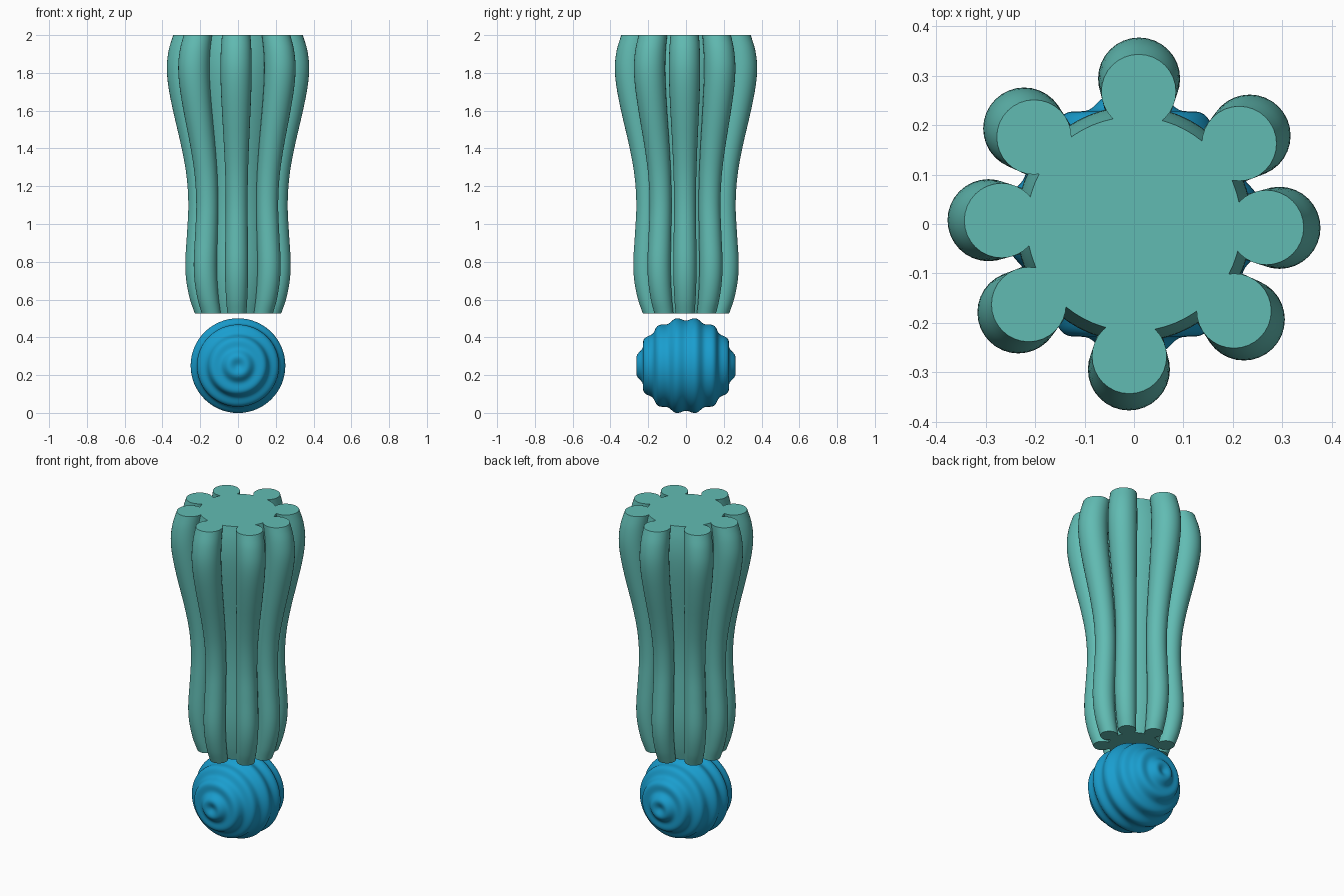
import bpy, bmesh, math

if "Cube" in bpy.data.objects:
    bpy.data.objects.remove(bpy.data.objects["Cube"])

def material(name, color):
    m = bpy.data.materials.new(name)
    m.diffuse_color = (*color, 1)
    m.use_nodes = True
    m.node_tree.nodes["Principled BSDF"].inputs["Base Color"].default_value = m.diffuse_color
    return m

TEAL = material("teal", (0.12, 0.50, 0.45))
BLUE = material("blue", (0.01, 0.34, 0.62))

# Outer radius of the fluted column against height
KEYS = [(0.525, 0.228), (0.60, 0.254), (0.70, 0.274), (0.80, 0.279), (0.95, 0.270),
        (1.10, 0.263), (1.25, 0.272), (1.40, 0.298), (1.60, 0.344), (1.73, 0.369),
        (1.83, 0.377), (1.92, 0.367), (2.0, 0.343)]

def smooth_profile(keys, steps=4):
    """Catmull-Rom style (cubic Hermite) curve through the keys."""
    n = len(keys)
    def slope(i):
        a, b = keys[max(i - 1, 0)], keys[min(i + 1, n - 1)]
        return (b[1] - a[1]) / (b[0] - a[0])
    out = []
    for i in range(n - 1):
        (z0, r0), (z1, r1) = keys[i], keys[i + 1]
        h = z1 - z0
        for s in range(steps):
            t = s / steps
            r = ((2*t**3 - 3*t**2 + 1) * r0 + (t**3 - 2*t**2 + t) * h * slope(i)
                 + (3*t**2 - 2*t**3) * r1 + (t**3 - t**2) * h * slope(i + 1))
            out.append((z0 + t * h, r))
    return out + [keys[-1]]

def finish(bm, name, mat):
    bmesh.ops.recalc_face_normals(bm, faces=bm.faces)
    me = bpy.data.meshes.new(name)
    bm.to_mesh(me)
    bm.free()
    ob = bpy.data.objects.new(name, me)
    bpy.context.collection.objects.link(ob)
    me.materials.append(mat)
    bpy.ops.object.select_all(action='DESELECT')
    ob.select_set(True)
    bpy.context.view_layer.objects.active = ob
    bpy.ops.object.shade_smooth_by_angle(angle=math.radians(40))
    return ob

def loft(name, rings, sides, mat):
    """Capped tube through horizontal circles given as (x, y, z, radius)."""
    bm = bmesh.new()
    loops = [[bm.verts.new((x + r * math.cos(2 * math.pi * k / sides),
                            y + r * math.sin(2 * math.pi * k / sides), z))
              for k in range(sides)] for x, y, z, r in rings]
    for a, b in zip(loops, loops[1:]):
        for k in range(sides):
            j = (k + 1) % sides
            bm.faces.new((a[k], a[j], b[j], b[k]))
    bm.faces.new(loops[0])
    bm.faces.new(loops[-1])
    return finish(bm, name, mat)

profile = smooth_profile(KEYS)

# Column core
loft("column_core", [(0, 0, z, 0.632 * r) for z, r in profile], 64, TEAL)

# Eight ribs around the core
half = (-1.5, 37.4, 88.0, 139.0)
for i, deg in enumerate(half + tuple(d + 180 for d in half)):
    c, s = math.cos(math.radians(deg)), math.sin(math.radians(deg))
    loft(f"column_rib_{i + 1}",
         [(0.78 * r * c, 0.78 * r * s, z, 0.22 * r) for z, r in profile], 32, TEAL)

# Rippled ball, rings concentric about the y axis
bm = bmesh.new()
bmesh.ops.create_uvsphere(bm, u_segments=64, v_segments=128, radius=1)
for v in bm.verts:
    theta = math.acos(max(-1, min(1, v.co.z)))
    v.co *= 0.247 - 0.008 * math.cos(16 * theta)
    x, y, z = v.co
    v.co = (x, z * 1.045, y + 0.25)
finish(bm, "rippled_ball", BLUE)
